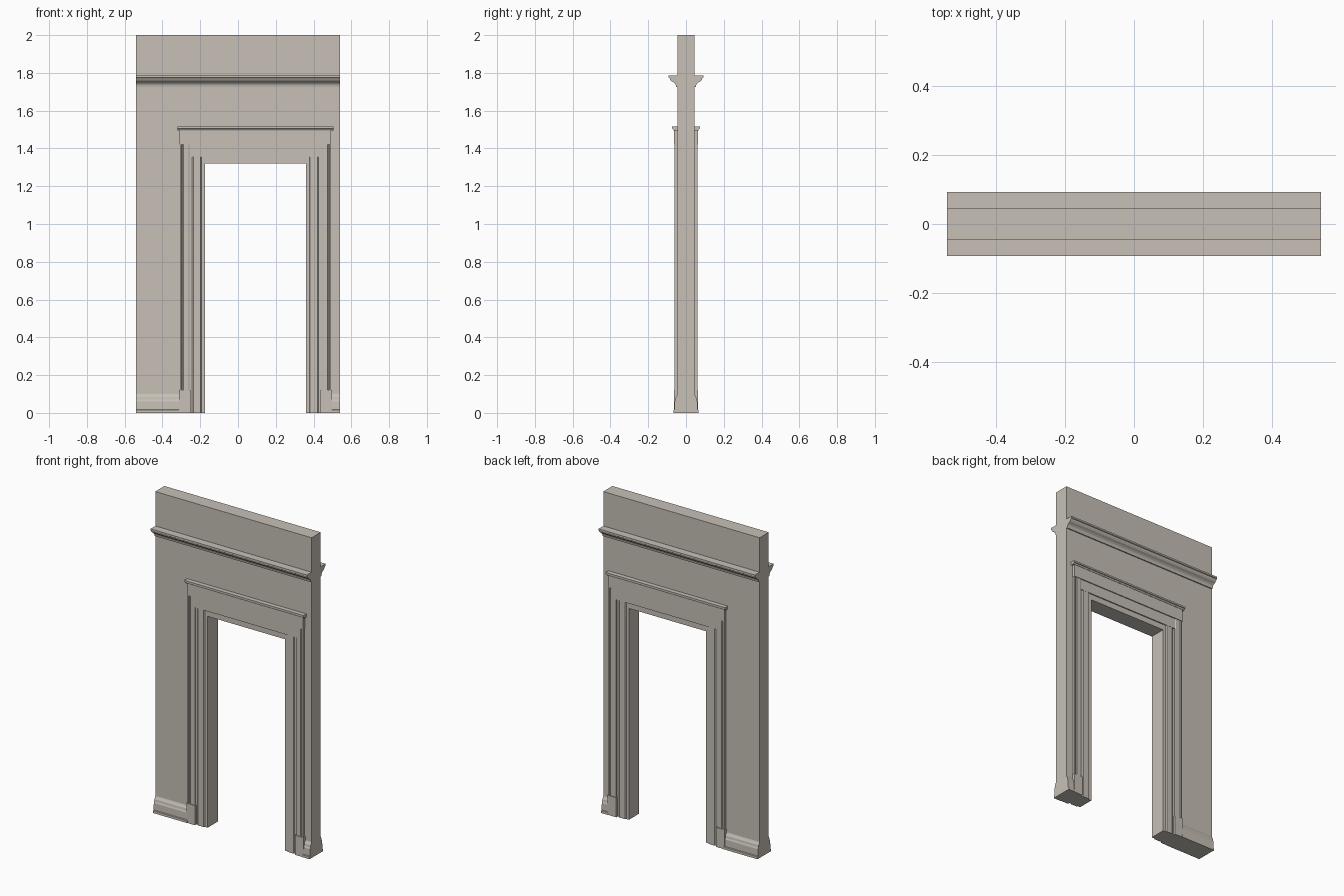
import bpy, bmesh
from mathutils import Vector

cube = bpy.data.objects.get("Cube")
if cube:
    bpy.data.objects.remove(cube, do_unlink=True)

# One painted plaster colour
paint = bpy.data.materials.new("warm_grey_paint")
paint.use_nodes = True
colour = (0.57, 0.53, 0.47, 1)
paint.diffuse_color = colour
paint.node_tree.nodes["Principled BSDF"].inputs["Base Color"].default_value = colour

HALF = 0.54          # half the wall length
FACE = 0.045         # half the wall thickness
MID = 0.0925         # centre of the doorway
OPEN = 0.267         # half the doorway width
HEAD = 1.32          # doorway height


def prism(name, points, offset, both_faces=True):
    """Extrude a closed 3D outline; optionally repeat it on the back of the wall."""
    bm = bmesh.new()
    face = bm.faces.new([bm.verts.new(p) for p in points])
    ext = bmesh.ops.extrude_face_region(bm, geom=[face])["geom"]
    verts = [g for g in ext if isinstance(g, bmesh.types.BMVert)]
    bmesh.ops.translate(bm, verts=verts, vec=Vector(offset))
    bmesh.ops.recalc_face_normals(bm, faces=bm.faces)
    mesh = bpy.data.meshes.new(name)
    bm.to_mesh(mesh)
    bm.free()
    mesh.materials.append(paint)
    obj = bpy.data.objects.new(name, mesh)
    bpy.context.collection.objects.link(obj)
    if both_faces:
        mirror = obj.modifiers.new("back_copy", "MIRROR")
        mirror.use_axis = (False, True, False)
    return obj


def run(name, profile, x0, x1):
    """Moulding along x; profile is (projection from wall, height)."""
    return prism(name, [(x0, -FACE - d, z) for d, z in profile], (x1 - x0, 0, 0))


def post(name, profile, side, top, bottom=0):
    """Upright moulding; profile is (distance from doorway edge, projection)."""
    pts = [(MID + side * (OPEN + u), -FACE - d, bottom) for u, d in profile]
    return prism(name, pts, (0, 0, top - bottom))


def board(d, z0, z1):
    return [(0, z0), (d, z0), (d, z1), (0, z1)]


# Wall with the doorway
left, right = MID - OPEN, MID + OPEN
outline = [(-HALF, 0), (left, 0), (left, HEAD), (right, HEAD),
           (right, 0), (HALF, 0), (HALF, 2), (-HALF, 2)]
prism("wall", [(x, -FACE, z) for x, z in outline], (0, 2 * FACE, 0), False)

# Crown moulding
crown = [(0, 1.725), (0.007, 1.725), (0.009, 1.735), (0.013, 1.743),
         (0.021, 1.75), (0.032, 1.756), (0.039, 1.764), (0.042, 1.772),
         (0.047, 1.775), (0.047, 1.785), (0, 1.785)]
run("crown_moulding", crown, -HALF, HALF)

# Upright casings, plinths and skirting on both sides of the doorway
inner = [(0, 0), (0, 0.005), (0.018, 0.005), (0.023, 0.011), (0.062, 0.011),
         (0.068, 0.006), (0.085, 0.006), (0.085, 0)]
outer = [(0.083, 0), (0.083, 0.012), (0.088, 0.015), (0.113, 0.015),
         (0.117, 0.01), (0.122, 0.01), (0.125, 0.016), (0.132, 0.016), (0.132, 0)]
plinth = [(0.078, 0), (0.078, 0.019), (0.137, 0.019), (0.137, 0)]
skirting = [(0, 0), (0.021, 0), (0.021, 0.015), (0.016, 0.018), (0.015, 0.06),
            (0.011, 0.07), (0.009, 0.083), (0.003, 0.093), (0, 0.1)]
for word, side in (("right", -1), ("left", 1)):
    post("inner_casing_" + word, inner, side, 1.355)
    post("outer_casing_" + word, outer, side, 1.42)
    post("plinth_" + word, plinth, side, 0.122)
    run("skirting_" + word, skirting, side * HALF, MID + side * (OPEN + 0.13))

# Head of the door surround
run("head_strip", board(0.005, HEAD, 1.357), left, right)
run("head_board", board(0.012, 1.355, 1.425), left - 0.085, right + 0.085)
run("frieze", board(0.018, 1.42, 1.5), left - 0.134, right + 0.134)
cap = [(0, 1.495), (0.02, 1.495), (0.024, 1.503), (0.028, 1.505),
       (0.028, 1.515), (0, 1.515)]
run("cap_moulding", cap, left - 0.145, right + 0.145)
